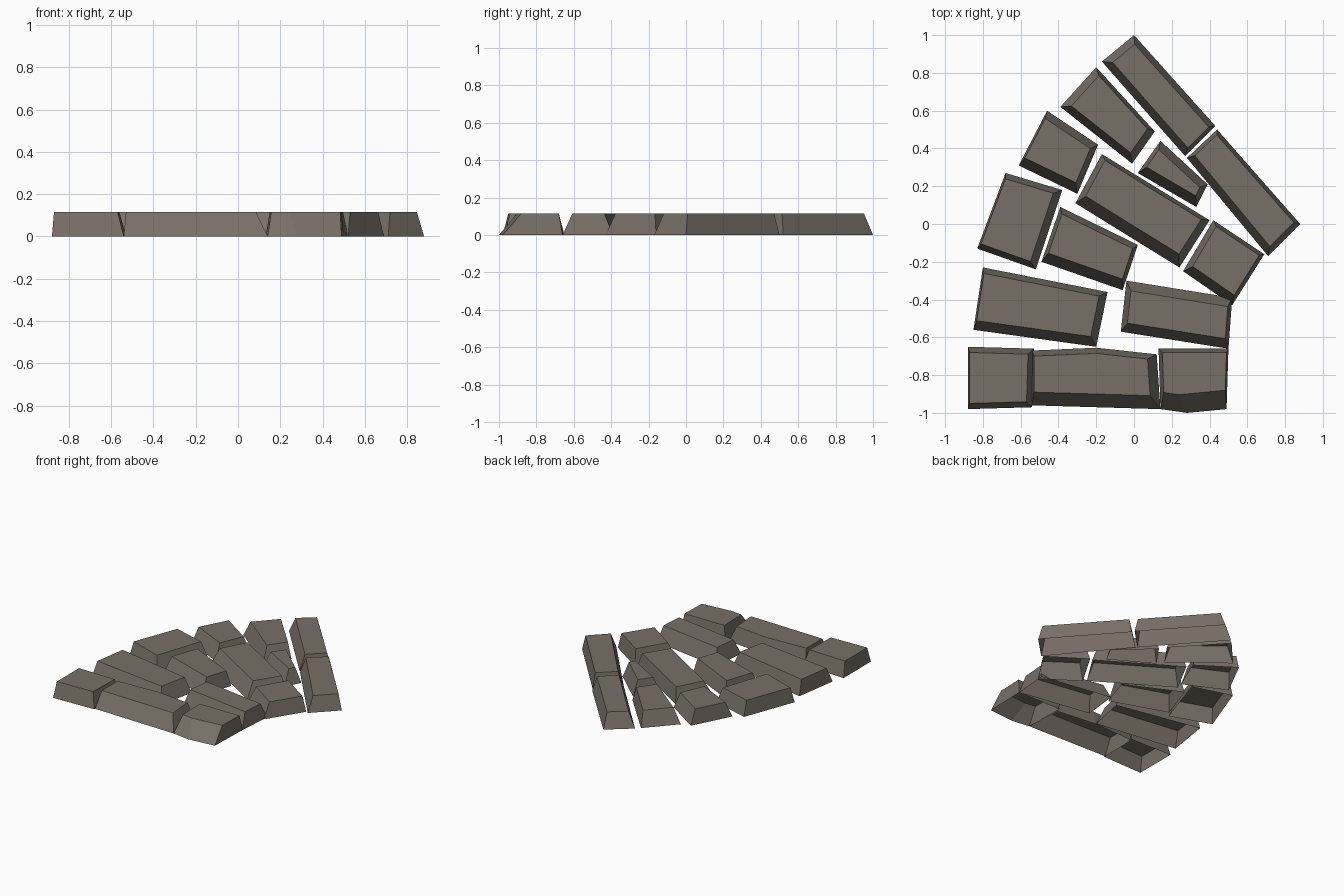
import bpy, bmesh
from mathutils import Vector

if "Cube" in bpy.data.objects:
    bpy.data.objects.remove(bpy.data.objects["Cube"])

HEIGHT = 0.116

stone_mat = bpy.data.materials.new("grey_brown_stone")
stone_mat.diffuse_color = (0.19, 0.163, 0.135, 1)
stone_mat.use_nodes = True
stone_mat.node_tree.nodes["Principled BSDF"].inputs["Base Color"].default_value = stone_mat.diffuse_color


def inset_corner(pts, ins, i):
    """Corner i after each edge is moved inward by its own bevel width."""
    p, q, r = pts[i - 1], pts[i], pts[(i + 1) % len(pts)]
    d1, d2 = (q - p).normalized(), (r - q).normalized()
    n1, n2 = Vector((d1.y, -d1.x)), Vector((d2.y, -d2.x))  # inward, clockwise outline
    a, b = q + n1 * ins[i - 1], q + n2 * ins[i]
    cross = d1.x * d2.y - d1.y * d2.x
    t = ((b - a).x * d2.y - (b - a).y * d2.x) / cross
    return a + d1 * t


def stone(name, corners, bevels):
    """Flat-topped slab, hollow below; corners clockwise, bevel per edge."""
    pts = [Vector(c) for c in corners]
    n = len(pts)
    bm = bmesh.new()
    low = [bm.verts.new((p.x, p.y, 0)) for p in pts]
    top = []
    for i in range(n):
        p = inset_corner(pts, bevels, i)
        top.append(bm.verts.new((p.x, p.y, HEIGHT)))
    for i in range(n):
        j = (i + 1) % n
        bm.faces.new((low[i], top[i], top[j], low[j]))
    bm.faces.new(top[::-1])
    bm.normal_update()
    me = bpy.data.meshes.new(name)
    bm.to_mesh(me)
    bm.free()
    me.materials.append(stone_mat)
    bpy.context.collection.objects.link(bpy.data.objects.new(name, me))


# outer right course
stone("outer_stone_back", [(0, 1), (.43, .52), (.27, .36), (-.17, .86)], (.03, .02, .04, .04))
stone("outer_stone_side", [(.44, .50), (.88, 0), (.71, -.17), (.28, .35)], (.02, .03, .04, .02))

# second course
stone("second_stone_left", [(-.20, .83), (.11, .49), (-.01, .32), (-.39, .62)], (.02, .04, .04, .04))
stone("second_stone_right", [(.14, .44), (.39, .21), (.33, .09), (.02, .27)], (.04, .03, .05, .02))

# middle course
stone("middle_stone_left", [(-.46, .60), (-.19, .42), (-.30, .16), (-.61, .31)], (.04, .03, .05, .01))
stone("middle_stone_long", [(-.17, .37), (.40, .02), (.24, -.23), (-.31, .11)], (.02, .04, .06, .03))
stone("middle_stone_right", [(.42, .02), (.69, -.16), (.52, -.43), (.26, -.25)], (.02, .02, .05, .03))

# inner course
stone("inner_stone_left", [(-.68, .27), (-.38, .18), (-.52, -.24), (-.83, -.13)], (.03, .04, .03, .01))
stone("inner_stone_right", [(-.39, .09), (.02, -.11), (-.06, -.35), (-.49, -.20)], (.03, .02, .055, .02))

# front middle course
stone("lower_stone_left", [(-.80, -.23), (-.14, -.36), (-.20, -.65), (-.85, -.56)], (.03, .04, .05, .01))
stone("lower_stone_right", [(-.04, -.30), (.52, -.39), (.50, -.66), (-.07, -.57)], (.05, .02, .05, .03))

# front straight course
stone("front_stone_left", [(-.88, -.65), (-.53, -.66), (-.54, -.97), (-.88, -.98)], (.03, .03, .03, .01))
stone("front_stone_middle", [(-.54, -.67), (-.2, -.655), (.12, -.69), (.14, -.98), (-.54, -.96)],
      (.03, .03, .05, .07, .01))
stone("front_stone_right", [(.13, -.66), (.50, -.66), (.49, -.98), (.28, -1), (.14, -.98)],
      (.02, .01, .10, .09, .02))
